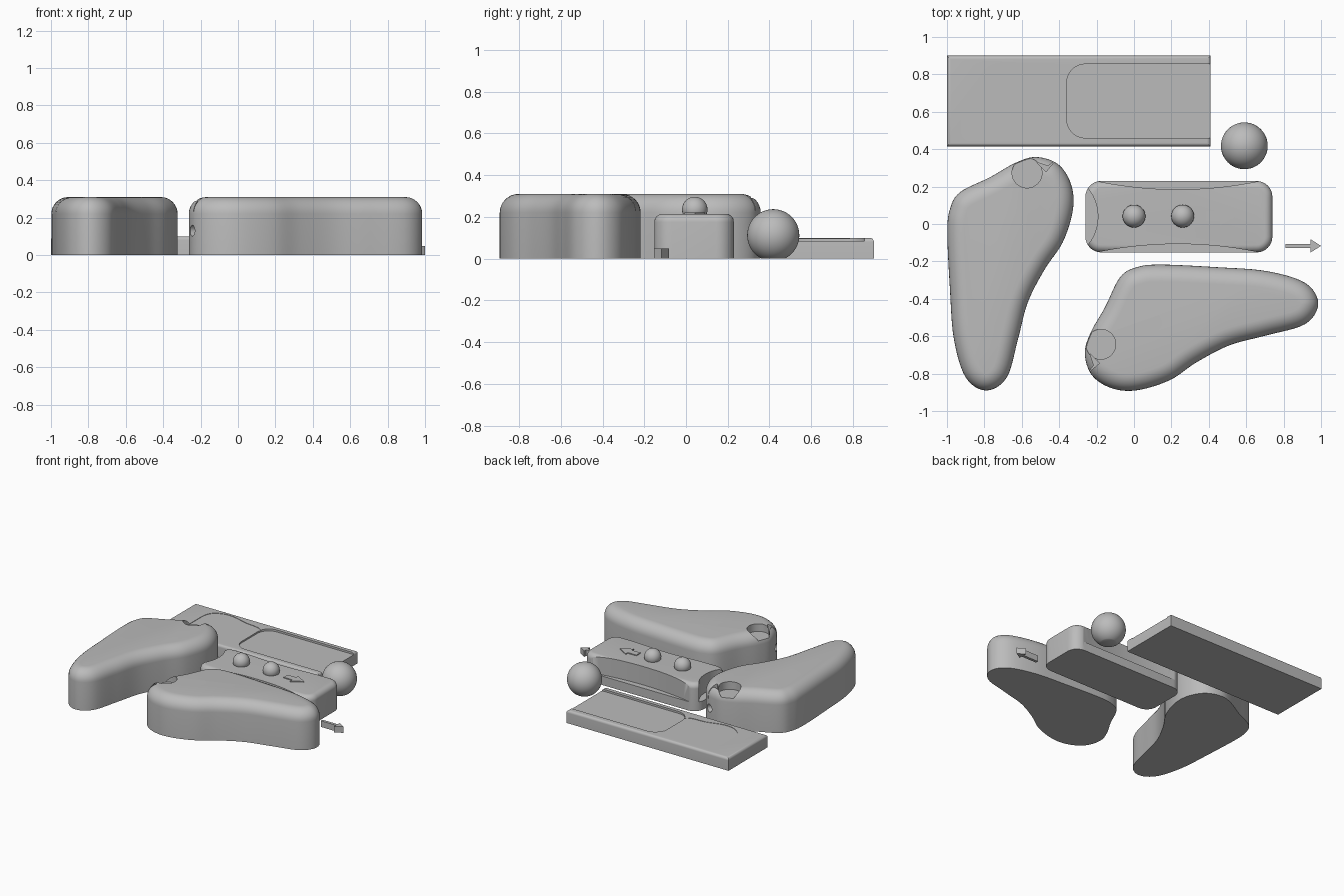
import bpy, bmesh, math
from mathutils import Vector

cube = bpy.data.objects.get("Cube")
if cube:
    bpy.data.objects.remove(cube, do_unlink=True)

grey = bpy.data.materials.new("plain grey")
grey.use_nodes = True
grey.diffuse_color = (0.5, 0.5, 0.5, 1)
grey.node_tree.nodes["Principled BSDF"].inputs["Base Color"].default_value = (0.5, 0.5, 0.5, 1)


def finish(name, bm):
    bmesh.ops.recalc_face_normals(bm, faces=bm.faces)
    mesh = bpy.data.meshes.new(name)
    bm.to_mesh(mesh)
    bm.free()
    mesh.materials.append(grey)
    obj = bpy.data.objects.new(name, mesh)
    bpy.context.collection.objects.link(obj)
    return obj


def smooth(obj, degrees=30):
    obj.data.shade_smooth()
    obj.data.set_sharp_from_angle(angle=math.radians(degrees))


def inset(points, d):
    """Offset a closed outline inwards by d with mitred corners."""
    pts = [Vector(p) for p in points]
    area = sum(a.x * b.y - b.x * a.y for a, b in zip(pts, pts[1:] + pts[:1]))
    side = 1 if area > 0 else -1
    out = []
    for i, p in enumerate(pts):
        e = (p - pts[i - 1]).normalized()
        f = (pts[(i + 1) % len(pts)] - p).normalized()
        n1, n2 = Vector((-e.y, e.x)) * side, Vector((-f.y, f.x)) * side
        out.append(p + (n1 + n2) * d / (1 + n1.dot(n2)))
    return out


def prism(name, outline, z0, z1, fillet=0, steps=8):
    """Upright solid with a rounded top edge."""
    levels = [(0, z0)]
    if fillet:
        for i in range(steps + 1):
            a = math.pi / 2 * i / steps
            levels.append((fillet * (1 - math.cos(a)), z1 - fillet * (1 - math.sin(a))))
    else:
        levels.append((0, z1))
    bm = bmesh.new()
    rings = [[bm.verts.new((p[0], p[1], z)) for p in inset(outline, d)] for d, z in levels]
    n = len(outline)
    for low, high in zip(rings, rings[1:]):
        for i in range(n):
            j = (i + 1) % n
            bm.faces.new((low[i], low[j], high[j], high[i]))
    bm.faces.new(rings[0][::-1])
    bm.faces.new(rings[-1])
    return finish(name, bm)


def circle(x, y, r, n=48):
    return [(x + r * math.cos(math.tau * i / n), y + r * math.sin(math.tau * i / n)) for i in range(n)]


def rounded_rect(x0, x1, y0, y1, r, n=8):
    pts = []
    for k, (cx, cy) in enumerate(((x1 - r, y1 - r), (x0 + r, y1 - r), (x0 + r, y0 + r), (x1 - r, y0 + r))):
        for i in range(n + 1):
            a = math.pi / 2 * (k + i / n)
            pts.append((cx + r * math.cos(a), cy + r * math.sin(a)))
    return pts


def spline(points, steps=6):
    """Closed smooth curve through the points."""
    pts, out = [Vector(p) for p in points], []
    n = len(pts)
    for i in range(n):
        a, b, c, d = pts[i - 1], pts[i], pts[(i + 1) % n], pts[(i + 2) % n]
        for s in range(steps):
            t = s / steps
            out.append(0.5 * (2 * b + (c - a) * t + (2 * a - 5 * b + 4 * c - d) * t * t
                              + (3 * b - a - 3 * c + d) * t ** 3))
    return out


def arrow(x0, x1, y, shaft, head, length):
    xm = x1 - length
    return [(x0, y - shaft), (xm, y - shaft), (xm, y - head), (x1, y),
            (xm, y + head), (xm, y + shaft), (x0, y + shaft)]


def cut(obj, *cutters):
    for cutter in cutters:
        mod = obj.modifiers.new("cut", 'BOOLEAN')
        mod.operation, mod.solver, mod.object = 'DIFFERENCE', 'EXACT', cutter
    graph = bpy.context.evaluated_depsgraph_get()
    mesh = bpy.data.meshes.new_from_object(obj.evaluated_get(graph))
    obj.modifiers.clear()
    obj.data = mesh
    for cutter in cutters:
        bpy.data.objects.remove(cutter, do_unlink=True)


def rod(name, a, b, r):
    a, b = Vector(a), Vector(b)
    bm = bmesh.new()
    bmesh.ops.create_cone(bm, cap_ends=True, segments=24, radius1=r, radius2=r, depth=(b - a).length)
    bm.transform((b - a).to_track_quat('Z', 'Y').to_matrix().to_4x4())
    bmesh.ops.translate(bm, verts=bm.verts, vec=(a + b) / 2)
    return finish(name, bm)


def ball(name, x, y, z, r):
    bm = bmesh.new()
    bmesh.ops.create_uvsphere(bm, u_segments=48, v_segments=24, radius=r)
    bmesh.ops.translate(bm, verts=bm.verts, vec=(x, y, z))
    # flat underside
    bmesh.ops.bisect_plane(bm, geom=bm.verts[:] + bm.edges[:] + bm.faces[:], plane_co=(0, 0, 0),
                           plane_no=(0, 0, -1), clear_outer=True)
    rim = [e for e in bm.edges if e.is_boundary]
    if rim:
        bmesh.ops.contextual_create(bm, geom=rim)
    obj = finish(name, bm)
    smooth(obj)
    return obj


# Two pear-shaped blocks, the second a mirrored quarter turn of the first
pear = [(-0.79, -0.89), (-0.68, -0.82), (-0.62, -0.615), (-0.567, -0.417), (-0.476, -0.24),
        (-0.38, -0.096), (-0.326, 0.08), (-0.337, 0.214), (-0.406, 0.32), (-0.524, 0.358),
        (-0.636, 0.326), (-0.77, 0.25), (-0.93, 0.17), (-0.984, 0.08), (-0.998, -0.05),
        (-0.984, -0.35), (-0.963, -0.615), (-0.90, -0.82)]
placements = {"left_pear_block": lambda p: (p[0], p[1]),
              "front_pear_block": lambda p: (0.095 - p[1], -1.215 - p[0])}
for name, place in placements.items():
    block = prism(name, [place(p) for p in spline(pear)], 0, 0.31, 0.09)
    socket = prism("socket_cutter", [place(p) for p in circle(-0.572, 0.273, 0.08)], 0.25, 0.4)
    notch = prism("notch_cutter", [place(p) for p in ((-0.52, 0.33), (-0.47, 0.28), (-0.42, 0.34), (-0.46, 0.31))],
                  0.2, 0.4)
    bore = rod("bore_cutter", (*place((-0.41, 0.41)), 0.13), (*place((-0.49, 0.23)), 0.13), 0.03)
    cut(block, socket, notch, bore)
    smooth(block)

# Middle block with scooped long sides and left end
body = prism("middle_block", rounded_rect(-0.26, 0.74, -0.152, 0.23, 0.085), 0, 0.215, 0.04)
cut(body,
    prism("back_scoop", circle(0.235, 0.185 + 2.13, 2.13, 256), 0.07, 0.4),
    prism("front_scoop", circle(0.235, -0.107 - 2.13, 2.13, 256), 0.07, 0.4),
    prism("end_scoop", circle(-0.193 - 0.24, 0.04, 0.24, 64), 0.07, 0.4))
smooth(body)
for i, x in enumerate((0, 0.26)):
    ball(f"stud_{i + 1}", x, 0.042, 0.235, 0.061)
prism("top_arrow", arrow(0.385, 0.545, 0.042, 0.025, 0.05, 0.085), 0.21, 0.222)

# Flat tray with an open pocket and a shallow rounded dip
tray = prism("tray", [(-1, 0.415), (0.41, 0.415), (0.41, 0.9), (-1, 0.9)], 0, 0.1, 0.02)
dip = spline([(-0.83, 0.66), (-0.82, 0.79), (-0.76, 0.85), (-0.66, 0.865), (-0.52, 0.83), (-0.35, 0.78),
              (-0.35, 0.53), (-0.52, 0.49), (-0.66, 0.455), (-0.76, 0.475), (-0.82, 0.54)])
cut(tray,
    prism("pocket_cutter", rounded_rect(-0.36, 0.6, 0.46, 0.855, 0.1), 0.085, 0.3),
    prism("dip_cutter", dip, 0.097, 0.3))
smooth(tray)

# Loose ball and loose arrow
ball("loose_ball", 0.59, 0.418, 0.112, 0.125)
prism("loose_arrow", arrow(0.81, 1.0, -0.117, 0.011, 0.036, 0.057), 0, 0.048)
